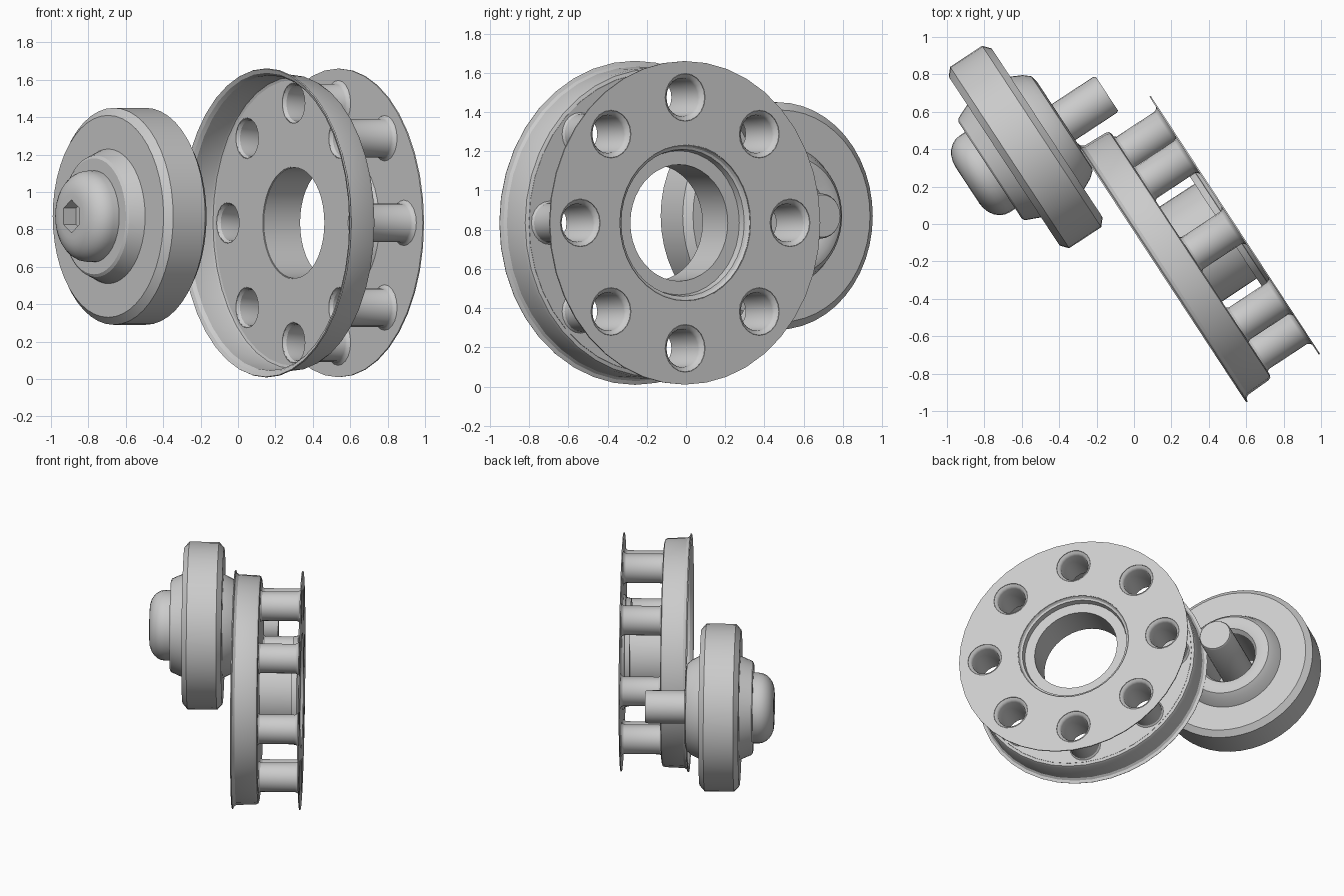
import bpy, bmesh, math
from mathutils import Matrix, Vector

if "Cube" in bpy.data.objects:
    bpy.data.objects.remove(bpy.data.objects["Cube"], do_unlink=True)

grey = bpy.data.materials.new("plain_grey")
grey.use_nodes = True
grey.diffuse_color = (0.6, 0.6, 0.6, 1)
grey.node_tree.nodes["Principled BSDF"].inputs["Base Color"].default_value = (0.6, 0.6, 0.6, 1)

# Shared slanted axis: local z runs along the axle, local y is world up
AXIS = Vector((0.836, 0.549, 0)).normalized()
UP = Vector((0, 0, 1))
SIDE = UP.cross(AXIS)


def frame(origin):
    rot = Matrix((SIDE, UP, AXIS)).transposed().to_4x4()
    return Matrix.Translation(origin) @ rot


REEL = frame((0.15, -0.262, 0.835))
WHEEL = frame((-0.364, 0.553, 0.87))


def circle(bm, r, s, n, centre=(0, 0)):
    angles = [math.pi / 2 + i * math.tau / n for i in range(n)]
    return [bm.verts.new((centre[0] + r * math.cos(a), centre[1] + r * math.sin(a), s))
            for a in angles]


def apply(obj, mod):
    bpy.context.view_layer.objects.active = obj
    bpy.ops.object.modifier_apply(modifier=mod.name)


def finish(name, bm, matrix, thin=0):
    bmesh.ops.recalc_face_normals(bm, faces=bm.faces)
    mesh = bpy.data.meshes.new(name)
    bm.to_mesh(mesh)
    bm.free()
    mesh.materials.append(grey)
    obj = bpy.data.objects.new(name, mesh)
    bpy.context.collection.objects.link(obj)
    obj.matrix_world = matrix
    bpy.ops.object.select_all(action='DESELECT')
    obj.select_set(True)
    bpy.context.view_layer.objects.active = obj
    if thin:
        mod = obj.modifiers.new("thickness", 'SOLIDIFY')
        mod.thickness, mod.offset = thin, 0
        apply(obj, mod)
    bpy.ops.object.shade_smooth_by_angle(angle=math.radians(32))
    return obj


def lathe(name, profile, matrix, n=40, centre=(0, 0), thin=0, loop=False, capped=False):
    """Turn a profile of (radius, distance along axle) points."""
    bm = bmesh.new()
    rings = [circle(bm, r, s, n, centre) for r, s in profile]
    pairs = list(zip(rings, rings[1:])) + ([(rings[-1], rings[0])] if loop else [])
    for a, b in pairs:
        for i in range(n):
            j = (i + 1) % n
            bm.faces.new((a[i], a[j], b[j], b[i]))
    if capped:
        bm.faces.new(rings[0])
        bm.faces.new(rings[-1])
    return finish(name, bm, matrix, thin)


HOLES = [(0.64 * math.cos(k * math.pi / 4), 0.64 * math.sin(k * math.pi / 4)) for k in range(8)]


def holed_plate(name, s, outer, bore, hole):
    bm = bmesh.new()
    loops = [circle(bm, outer, s, 40), circle(bm, bore, s, 40)]
    loops += [circle(bm, hole, s, 20, c) for c in HOLES]
    edges = [bm.edges.new((l[i - 1], l[i])) for l in loops for i in range(len(l))]
    bmesh.ops.triangle_fill(bm, edges=edges, use_beauty=True, normal=(0, 0, 1))
    return finish(name, bm, REEL, 0.008)


# Reel: shallow flanged pan, thin back plate, bearing tube and eight spacer tubes
lathe("pan_rim", [(0.825, 0), (0.805, 0.008), (0.793, 0.025), (0.788, 0.16),
                  (0.782, 0.175), (0.765, 0.18)], REEL, thin=0.008)
holed_plate("pan_floor", 0.18, 0.765, 0.3, 0.11)
holed_plate("back_plate", 0.465, 0.825, 0.4, 0.122)
lathe("bearing_tube", [(0.3, 0.18), (0.3, 0.41), (0.37, 0.41), (0.378, 0.445),
                       (0.39, 0.45), (0.4, 0.465)], REEL, thin=0.008)
for k, c in enumerate(HOLES):
    lathe(f"spacer_tube_{k + 1}", [(0.11, 0.18), (0.1, 0.195), (0.1, 0.44), (0.108, 0.455),
                                   (0.122, 0.465)], REEL, n=20, centre=c, thin=0.006)

# Roller wheel: chamfered tyre with tapered bosses and an open back bore
lathe("wheel", [(0.2, -0.485), (0.31, -0.485), (0.325, -0.475), (0.36, -0.395), (0.54, -0.395),
                (0.58, -0.36), (0.58, -0.155), (0.54, -0.12), (0.36, -0.12), (0.33, -0.06),
                (0.3, -0.025), (0.26, -0.015), (0.21, -0.03), (0.19, -0.06), (0.19, -0.4)],
      WHEEL, n=48, loop=True)

# Bolt: domed head with six-sided socket, and shaft
dome = [(0.245 - 0.13 * (1 - math.cos(a)), -0.52 - 0.11 * math.sin(a))
        for a in [k * math.pi / 12 for k in range(7)]]
head = lathe("bolt_head", [(0.245, -0.47)] + dome, WHEEL, n=32, capped=True)
cutter = lathe("socket_cutter", [(0.088, -0.7), (0.088, -0.55)], WHEEL, n=6, capped=True)
cut = head.modifiers.new("socket", 'BOOLEAN')
cut.operation, cut.object, cut.solver = 'DIFFERENCE', cutter, 'EXACT'
bpy.context.view_layer.update()
apply(head, cut)
bpy.data.objects.remove(cutter, do_unlink=True)
head.select_set(True)
bpy.ops.object.shade_smooth_by_angle(angle=math.radians(32))
lathe("bolt_shaft", [(0.115, -0.48), (0.115, 0.25), (0.108, 0.262)], WHEEL, n=24, capped=True)
